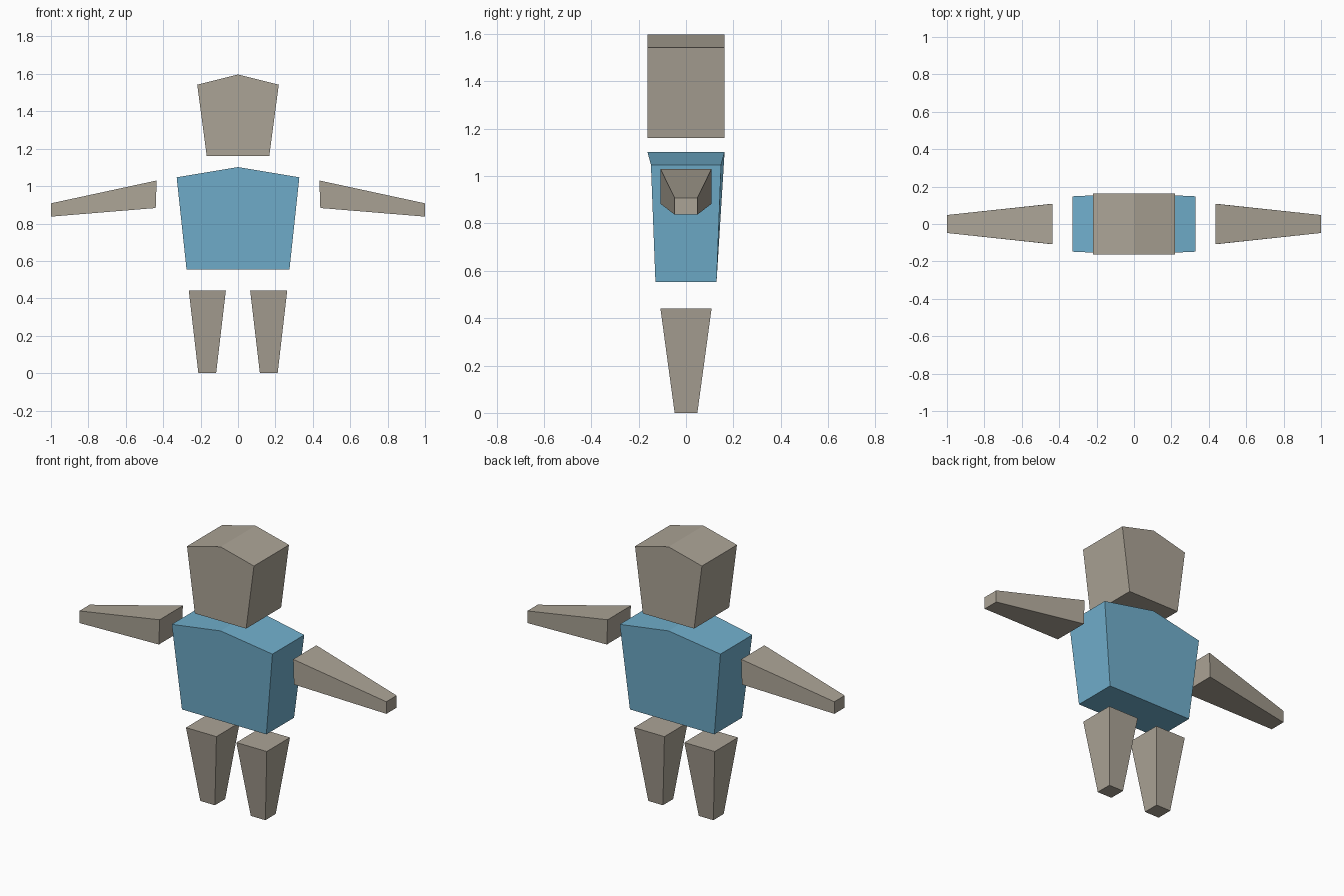
import bpy
import bmesh

if "Cube" in bpy.data.objects:
    bpy.data.objects.remove(bpy.data.objects["Cube"])


def material(name, rgb):
    m = bpy.data.materials.new(name)
    m.diffuse_color = (*rgb, 1)
    m.use_nodes = True
    m.node_tree.nodes["Principled BSDF"].inputs["Base Color"].default_value = m.diffuse_color
    return m


stone = material("warm grey", (0.41, 0.37, 0.305))
blue = material("sky blue", (0.165, 0.43, 0.61))


def loft(name, first, second, mat):
    """Join two matching loops of points into a closed solid."""
    bm = bmesh.new()
    a = [bm.verts.new(p) for p in first]
    b = [bm.verts.new(p) for p in second]
    n = len(a)
    bm.faces.new(a)
    bm.faces.new(b[::-1])
    for i in range(n):
        j = (i + 1) % n
        bm.faces.new((a[i], b[i], b[j], a[j]))
    bmesh.ops.recalc_face_normals(bm, faces=bm.faces)
    mesh = bpy.data.meshes.new(name)
    bm.to_mesh(mesh)
    bm.free()
    mesh.materials.append(mat)
    obj = bpy.data.objects.new(name, mesh)
    bpy.context.collection.objects.link(obj)
    return obj


def gabled(name, bottom, shoulder, peak, mat):
    """Block with a shallow ridge; each argument is (half width, half depth, z)."""
    def side(s):
        (bx, by, bz), (sx, sy, sz), (_, py, pz) = bottom, shoulder, peak
        return [(-bx, s * by, bz), (0, s * by, bz), (bx, s * by, bz),
                (sx, s * sy, sz), (0, s * py, pz), (-sx, s * sy, sz)]
    return loft(name, side(-1), side(1), mat)


# Head and torso
gabled("head", (0.167, 0.163, 1.16), (0.218, 0.163, 1.542), (0, 0.163, 1.597), stone)
gabled("torso", (0.275, 0.129, 0.553), (0.328, 0.148, 1.047), (0, 0.163, 1.102), blue)

# Tapered limbs, one for each side
for side, s in (("right", 1), ("left", -1)):
    def arm_end(x_low, x_high, y, z_low, z_high):
        return [(s * x_low, -y, z_low), (s * x_low, y, z_low),
                (s * x_high, y, z_high), (s * x_high, -y, z_high)]

    def leg_end(x_in, x_out, y, z):
        return [(s * x_in, -y, z), (s * x_out, -y, z),
                (s * x_out, y, z), (s * x_in, y, z)]

    loft(side + "_arm", arm_end(0.44, 0.435, 0.108, 0.883, 1.03),
         arm_end(1.0, 1.0, 0.048, 0.837, 0.908), stone)
    loft(side + "_leg", leg_end(0.117, 0.212, 0.048, 0.0),
         leg_end(0.065, 0.263, 0.108, 0.441), stone)
